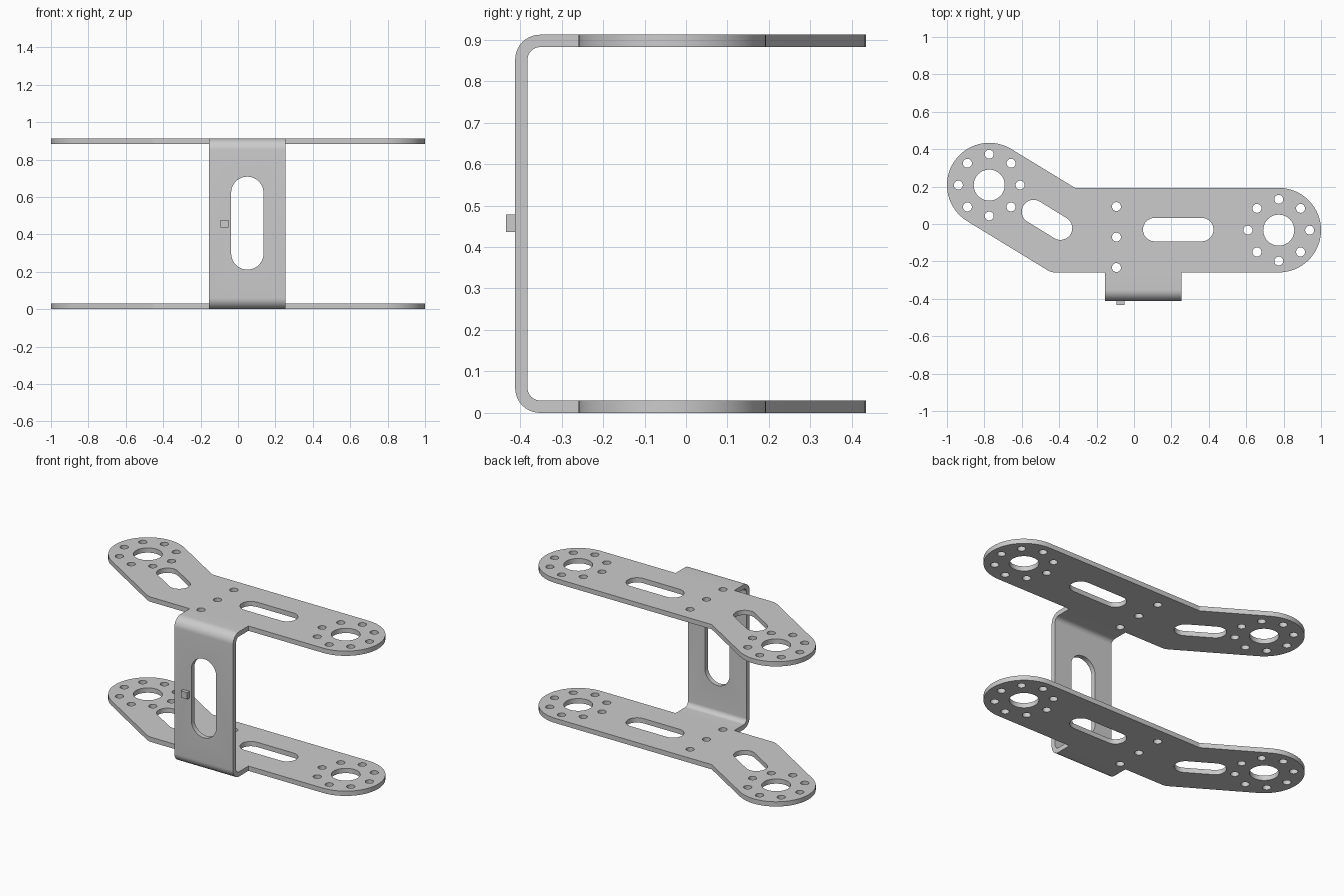
import bpy, bmesh
from math import pi, sin, cos, atan2, radians

if "Cube" in bpy.data.objects:
    bpy.data.objects.remove(bpy.data.objects["Cube"])

R = 0.226                                   # arm end radius
RIGHT, LEFT = (0.774, -0.033), (-0.774, 0.208)
TILT = radians(31.4)                        # angle of the bent left arm
T, H = 0.03, 0.912                          # sheet thickness, total height
X0, X1 = -0.155, 0.254                      # width of the web
YB, ZB, RB = -0.352, 0.06, 0.06             # bend centre and outer radius


def arc(c, r, a0, a1, n):
    return [(c[0] + r * cos(a0 + (a1 - a0) * i / n),
             c[1] + r * sin(a0 + (a1 - a0) * i / n)) for i in range(n + 1)]


def circle(c, r, n=24):
    return arc(c, r, 0, 2 * pi, n)[:-1]


def slot(a, b, r, n=16):
    d = atan2(b[1] - a[1], b[0] - a[0])
    return arc(b, r, d - pi / 2, d + pi / 2, n) + arc(a, r, d + pi / 2, d + 1.5 * pi, n)


def sheet(name, loops, thick, loc, rot=(0, 0, 0)):
    """Filled outline with holes, extruded to a sheet and turned into a mesh."""
    cu = bpy.data.curves.new(name, 'CURVE')
    cu.dimensions, cu.fill_mode, cu.extrude = '2D', 'BOTH', thick / 2
    for pts in loops:
        s = cu.splines.new('POLY')
        s.points.add(len(pts) - 1)
        for p, q in zip(s.points, pts):
            p.co = (q[0], q[1], 0, 1)
        s.use_cyclic_u = True
    ob = bpy.data.objects.new(name, cu)
    bpy.context.collection.objects.link(ob)
    ob.location, ob.rotation_euler = loc, rot
    bpy.ops.object.select_all(action='DESELECT')
    ob.select_set(True)
    bpy.context.view_layer.objects.active = ob
    bpy.ops.object.convert(target='MESH')
    ob = bpy.context.object
    bpy.ops.object.transform_apply(location=True, rotation=True, scale=True)
    return ob


# arm plate outline, counter-clockwise from the web tab
low = RIGHT[1] - R
outline = [(X0, YB), (X1, YB), (X1, low)]
outline += arc(RIGHT, R, -pi / 2, pi / 2, 32)
outline += [(-0.315, RIGHT[1] + R)]
outline += arc(LEFT, R, pi / 2 - TILT, 1.5 * pi - TILT, 32)
outline += [(-0.464, -0.246), (-0.453, -0.252), (-0.440, -0.257), (-0.425, low), (X0, low)]

# plate holes: hub, bolt circle, centre row and slots
loops = [outline]
for c in (RIGHT, LEFT):
    loops.append(circle(c, 0.083, 40))
    loops += [circle(p, 0.024) for p in circle(c, 0.165, 8)]
loops += [circle((-0.094, y), 0.024) for y in (0.093, -0.07, -0.233)]
loops.append(slot((0.111, -0.03), (0.362, -0.03), 0.063))
loops.append(slot((-0.537, 0.066), (-0.393, -0.022), 0.063))

parts = [sheet("arm_plate", loops, T, (0, 0, z)) for z in (T / 2, H - T / 2)]

# upright web with its slot
wall = [(X0, ZB), (X1, ZB), (X1, H - ZB), (X0, H - ZB)]
parts.append(sheet("web", [wall, slot((0.05, 0.298), (0.05, 0.622), 0.0865, 24)], T,
                   (0, YB - RB + T / 2, 0), (pi / 2, 0, 0)))

# rounded bends joining web and plates
for z, a0 in ((ZB, pi), (H - ZB, pi / 2)):
    ring = arc((YB, z), RB, a0, a0 + pi / 2, 10) + arc((YB, z), RB - T, a0 + pi / 2, a0, 10)
    parts.append(sheet("bend", [ring], X1 - X0, ((X0 + X1) / 2, 0, 0), (pi / 2, 0, pi / 2)))

# join into one bracket, weld seams and drop the hidden faces inside them
bpy.ops.object.select_all(action='DESELECT')
for p in parts:
    p.select_set(True)
bpy.context.view_layer.objects.active = parts[0]
bpy.ops.object.join()
bracket = bpy.context.object
bracket.name = "bracket"
bm = bmesh.new()
bm.from_mesh(bracket.data)
bmesh.ops.remove_doubles(bm, verts=bm.verts, dist=0.0005)
inner = [f for f in bm.faces if all(len(e.link_faces) > 2 for e in f.edges)]
bmesh.ops.delete(bm, geom=inner, context='FACES_ONLY')
bmesh.ops.recalc_face_normals(bm, faces=bm.faces)
bm.to_mesh(bracket.data)
bm.free()
bpy.ops.object.shade_smooth_by_angle(angle=radians(25))

# small locating peg on the front of the web
bpy.ops.mesh.primitive_cube_add(size=1, location=(-0.072, -0.4225, 0.457))
peg = bpy.context.object
peg.name = "locating_peg"
peg.scale = (0.044, 0.023, 0.042)
